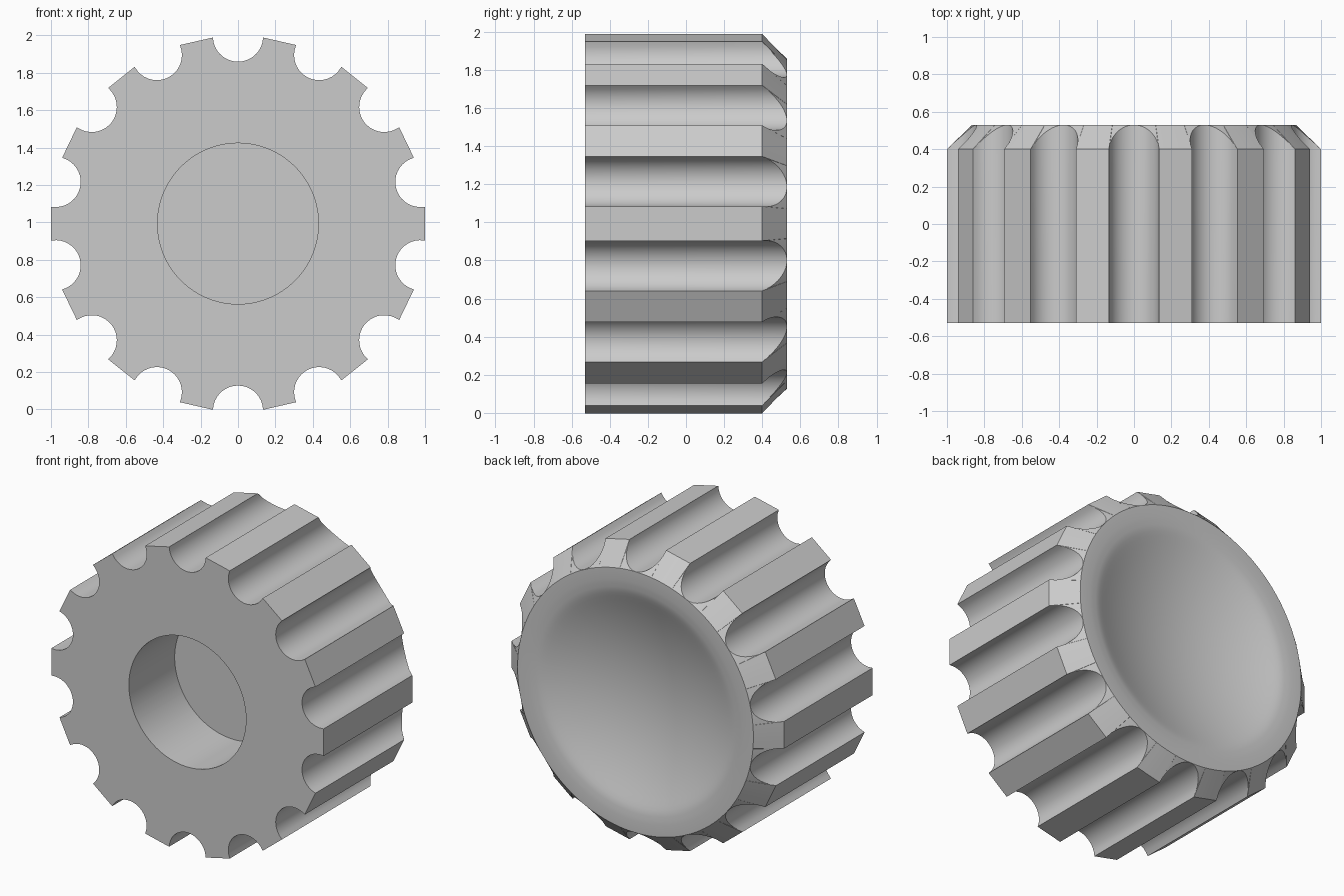
import bpy, bmesh, math

if "Cube" in bpy.data.objects:
    bpy.data.objects.remove(bpy.data.objects["Cube"])

FLUTES = 14
CZ = 0.993              # height of the knob axis
FRONT, SHOULDER, BACK = -0.53, 0.40, 0.53
RIM = 0.866             # radius of the back rim
FLUTE_R = 0.134
BORE_R, BORE_END = 0.43, -0.05
STEP = 2 * math.pi / FLUTES

# one fluted section as (angle, radius): round groove, then flat tooth
section = []
edge = math.acos(FLUTE_R)
for i in range(17):
    phi = math.radians(-75 + 150 * i / 16)
    u, v = 1 - FLUTE_R * math.cos(phi), FLUTE_R * math.sin(phi)
    section.append((math.atan2(v, u), math.hypot(u, v)))
corner = math.asin(FLUTE_R)
half_tooth = STEP / 2 - corner
for i in range(5):
    t = half_tooth * (-1 + 2 * i / 4)
    section.append((STEP / 2 + t, 1 / math.cos(t)))
outline = [(math.pi / 2 + k * STEP + a, r) for k in range(FLUTES) for a, r in section]

bm = bmesh.new()


def ring(radius, y):
    """Ring of vertices; radius and y are functions of the outline radius."""
    return [bm.verts.new((radius(r) * math.cos(a), y(r), CZ + radius(r) * math.sin(a)))
            for a, r in outline]


def circle(radius, y):
    return ring(lambda r: radius, lambda r: y)


# blind bore, front face, fluted wall, chamfer
slope = (BACK - SHOULDER) / (1 - RIM)
rings = [
    circle(BORE_R, BORE_END),
    circle(BORE_R, FRONT),
    ring(lambda r: r, lambda r: FRONT),
    ring(lambda r: r, lambda r: SHOULDER + slope * max(0, 1 - r)),
    circle(RIM, BACK),
]

# shallow dish with a softened lip
DISH_R, DEPTH = 0.72, 0.16
sphere_r = (DISH_R ** 2 + DEPTH ** 2) / (2 * DEPTH)


def dish_y(r):
    d = sphere_r - DEPTH - math.sqrt(sphere_r ** 2 - r * r)   # negative inside the dish
    k = 0.02
    return BACK + 0.5 * (d - math.sqrt(d * d + k * k)) + 0.5 * k * max(0, (r - 0.6) / 0.2) ** 2 * 0.1


rings.append(circle(0.79, BACK))
for r in (0.765, 0.74, 0.72, 0.70, 0.675, 0.64, 0.58, 0.5, 0.4, 0.3, 0.2, 0.1):
    rings.append(circle(r, dish_y(r)))

n = len(outline)
for lower, upper in zip(rings, rings[1:]):
    for i in range(n):
        j = (i + 1) % n
        bm.faces.new((lower[i], lower[j], upper[j], upper[i]))
bm.faces.new(rings[0])
centre = bm.verts.new((0, dish_y(0), CZ))
for i in range(n):
    bm.faces.new((rings[-1][i], rings[-1][(i + 1) % n], centre))

bmesh.ops.remove_doubles(bm, verts=bm.verts, dist=0.0001)
bmesh.ops.recalc_face_normals(bm, faces=bm.faces)
mesh = bpy.data.meshes.new("fluted_knob")
bm.to_mesh(mesh)
bm.free()

grey = bpy.data.materials.new("light grey")
grey.diffuse_color = (0.6, 0.6, 0.6, 1)
grey.use_nodes = True
grey.node_tree.nodes["Principled BSDF"].inputs["Base Color"].default_value = grey.diffuse_color
mesh.materials.append(grey)
knob = bpy.data.objects.new("fluted_knob", mesh)
bpy.context.collection.objects.link(knob)
bpy.context.view_layer.objects.active = knob
knob.select_set(True)
bpy.ops.object.shade_smooth_by_angle(angle=math.radians(28))
